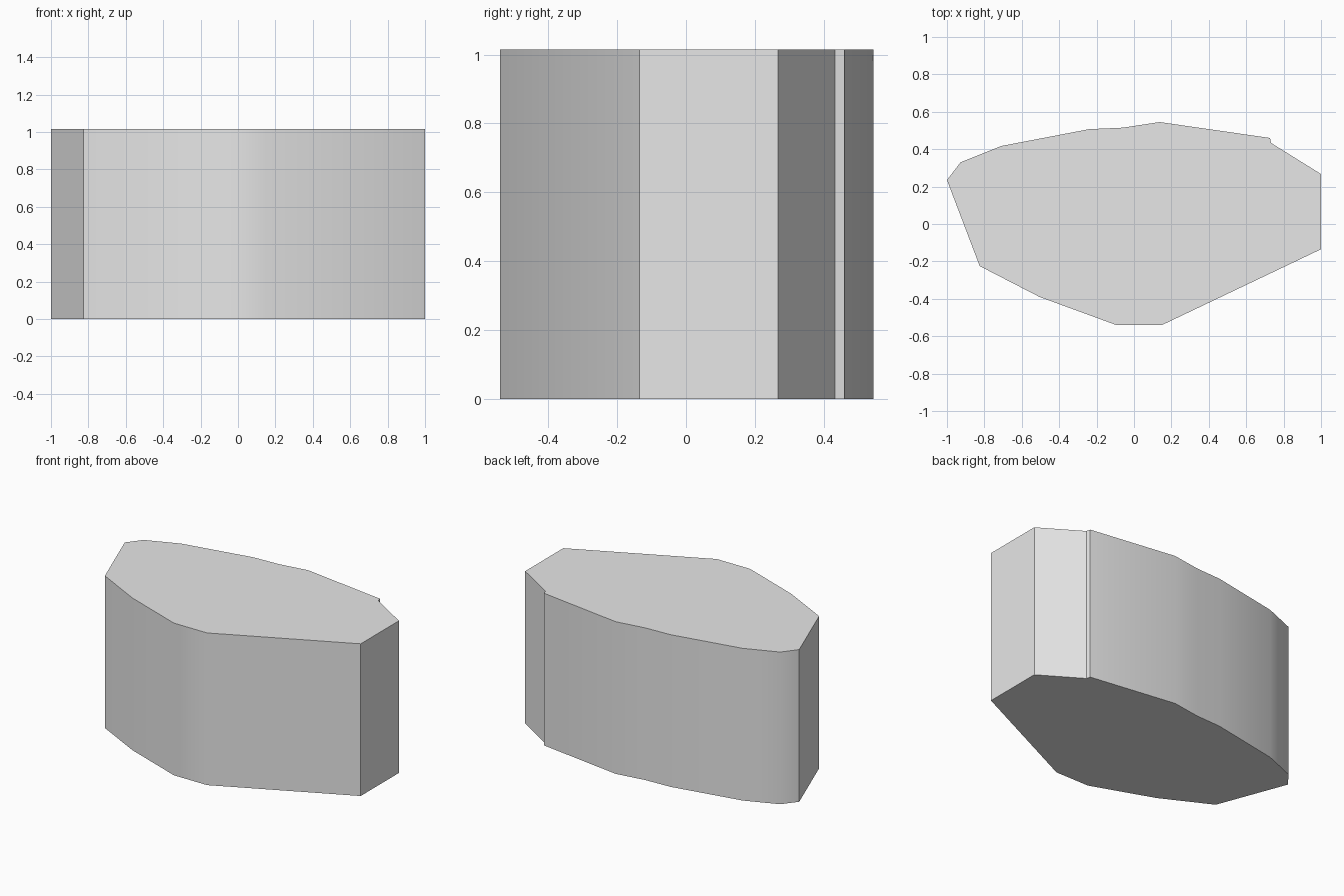
import bpy, bmesh, math

cube = bpy.data.objects.get("Cube")
if cube:
    bpy.data.objects.remove(cube, do_unlink=True)

HEIGHT = 1.015

# Plan outline of the block, counter-clockwise from the front left
OUTLINE = [
    (0.15, -0.54), (1.0, -0.135), (1.0, 0.267), (0.733, 0.433),
    (0.727, 0.46), (0.137, 0.545), (-0.06, 0.515), (-0.24, 0.507),
    (-0.71, 0.417), (-0.927, 0.33), (-1.0, 0.235), (-0.825, -0.225),
    (-0.505, -0.39), (-0.095, -0.54),
]

# Plain grey material
grey = bpy.data.materials.new("light_grey")
grey.use_nodes = True
colour = (0.8, 0.8, 0.8, 1.0)
grey.diffuse_color = colour
grey.node_tree.nodes["Principled BSDF"].inputs["Base Color"].default_value = colour

# Extrude the outline into a solid block
bm = bmesh.new()
base = bm.faces.new([bm.verts.new((x, y, 0)) for x, y in OUTLINE])
top = bmesh.ops.extrude_face_region(bm, geom=[base], use_keep_orig=True)
top_verts = [v for v in top["geom"] if isinstance(v, bmesh.types.BMVert)]
bmesh.ops.translate(bm, verts=top_verts, vec=(0, 0, HEIGHT))
bmesh.ops.recalc_face_normals(bm, faces=bm.faces)
mesh = bpy.data.meshes.new("faceted_block")
bm.to_mesh(mesh)
bm.free()
mesh.materials.append(grey)
block = bpy.data.objects.new("faceted_block", mesh)
bpy.context.collection.objects.link(block)

# Smooth the gentle bends, keep the strong corners sharp
bpy.ops.object.select_all(action="DESELECT")
block.select_set(True)
bpy.context.view_layer.objects.active = block
bpy.ops.object.shade_smooth_by_angle(angle=math.radians(35))
